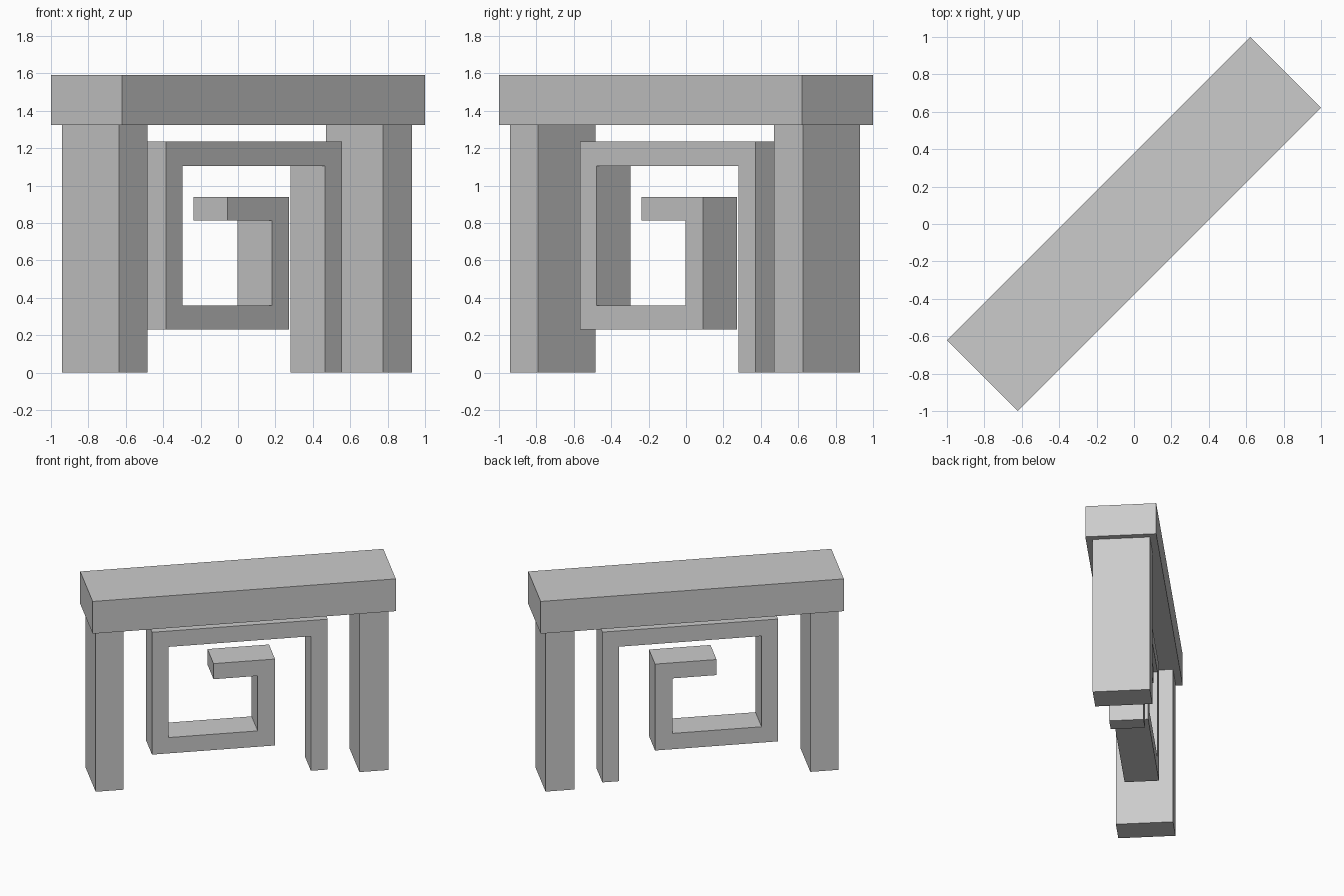
import bpy
import bmesh
import math

if "Cube" in bpy.data.objects:
    bpy.data.objects.remove(bpy.data.objects["Cube"], do_unlink=True)

# One plain stone colour
stone = bpy.data.materials.new("light_grey_stone")
stone.use_nodes = True
GREY = (0.6, 0.6, 0.6, 1.0)
stone.diffuse_color = GREY
stone.node_tree.nodes["Principled BSDF"].inputs["Base Color"].default_value = GREY


def slab(name, profile, half_depth):
    """Extrude an upright outline through its depth, then turn it diagonally."""
    bm = bmesh.new()
    face = bm.faces.new([bm.verts.new((u, -half_depth, z)) for u, z in profile])
    result = bmesh.ops.extrude_face_region(bm, geom=[face])
    verts = [g for g in result["geom"] if isinstance(g, bmesh.types.BMVert)]
    bmesh.ops.translate(bm, verts=verts, vec=(0, 2 * half_depth, 0))
    bmesh.ops.recalc_face_normals(bm, faces=bm.faces)
    mesh = bpy.data.meshes.new(name)
    bm.to_mesh(mesh)
    bm.free()
    mesh.materials.append(stone)
    obj = bpy.data.objects.new(name, mesh)
    obj.rotation_euler.z = math.radians(45)
    bpy.context.collection.objects.link(obj)
    return obj


def rect(u0, u1, z0, z1):
    return [(u0, z0), (u1, z0), (u1, z1), (u0, z1)]


# Lintel resting on two pillars
BEAM_Z = 1.325
slab("top_beam", rect(-1.146, 1.146, BEAM_Z, 1.59), 0.268)
slab("right_pillar", rect(-1.114, -0.902, 0, BEAM_Z), 0.216)
slab("left_pillar", rect(0.88, 1.1, 0, BEAM_Z), 0.216)

# Square spiral: one leg on the ground, winding inwards to a hook
spiral = [
    (0.655, 0), (0.655, 1.235), (-0.673, 1.235), (-0.673, 0.23),
    (0.257, 0.23), (0.257, 0.94), (-0.208, 0.94), (-0.208, 0.812),
    (0.126, 0.812), (0.126, 0.36), (-0.548, 0.36), (-0.548, 1.105),
    (0.528, 1.105), (0.528, 0),
]
slab("square_spiral", spiral, 0.13)
